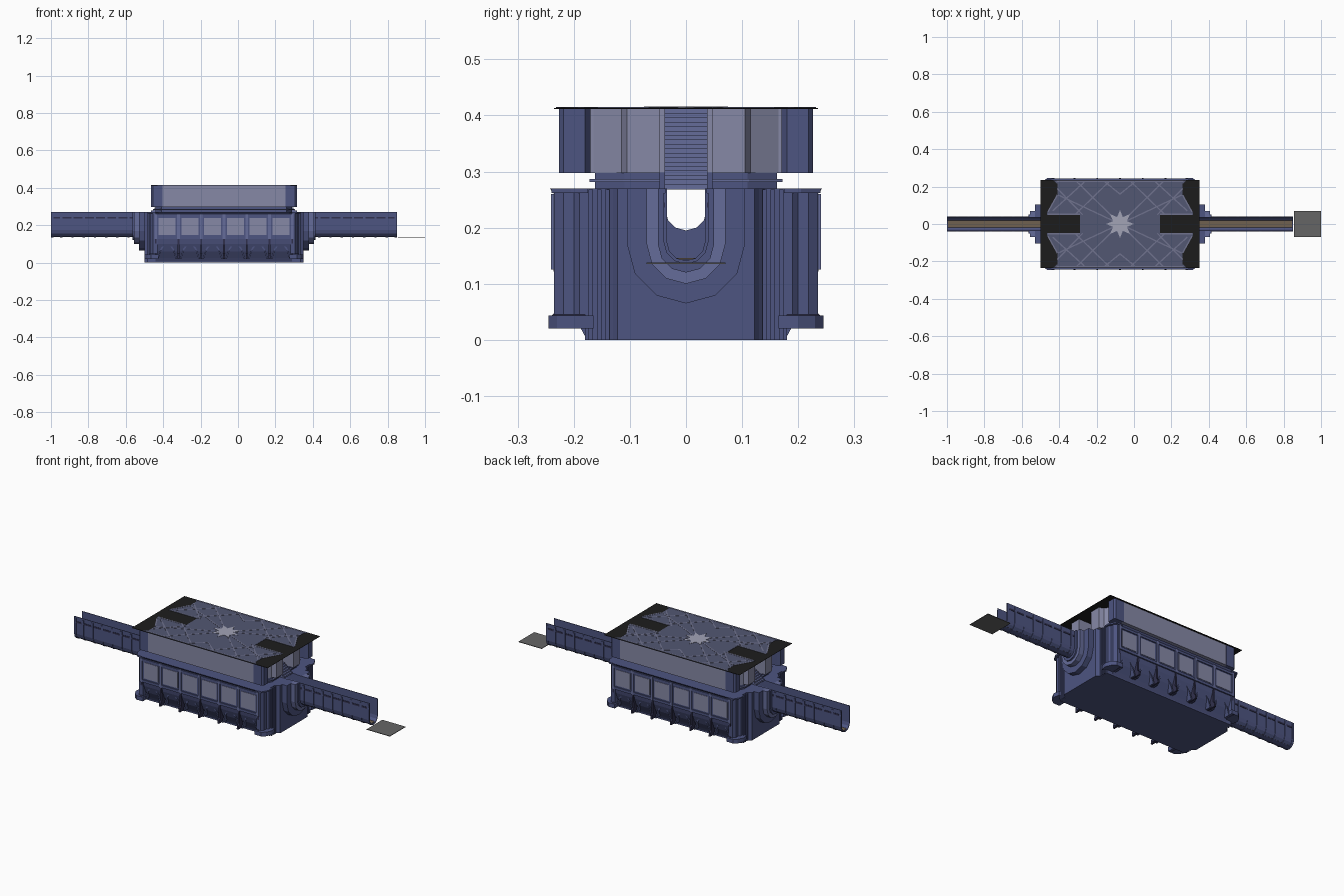
import bpy, bmesh, math
from mathutils import Vector

if "Cube" in bpy.data.objects:
    bpy.data.objects.remove(bpy.data.objects["Cube"])

CX = -0.075  # the building is symmetric about this x; the landing plate sits beyond it


def mat(name, r, g, b):
    m = bpy.data.materials.new(name)
    m.diffuse_color = (r, g, b, 1)
    m.use_nodes = True
    m.node_tree.nodes["Principled BSDF"].inputs["Base Color"].default_value = m.diffuse_color
    return m


NAVY = mat("navy", 0.075, 0.09, 0.22)
MID = mat("mid_blue", 0.13, 0.15, 0.32)
PALE = mat("pale_blue", 0.24, 0.25, 0.38)
DARK = mat("dark_indigo", 0.03, 0.03, 0.075)
BLACK = mat("black", 0.012, 0.012, 0.012)
ROOF = mat("roof_slate", 0.085, 0.095, 0.17)
LINE = mat("roof_line", 0.16, 0.17, 0.27)
GLOW = mat("roof_glow", 0.36, 0.37, 0.47)
GREY = mat("plate_grey", 0.13, 0.13, 0.13)
BROWN = mat("channel_brown", 0.16, 0.12, 0.08)


def prism(name, pts, axis, a, b, m):
    """Extrude a closed 2D outline along an axis from a to b (x is relative to CX)."""
    def place(p, t):
        u, v = p
        x, y, z = {'x': (t, u, v), 'y': (u, t, v), 'z': (u, v, t)}[axis]
        return (x + CX, y, z)
    bm = bmesh.new()
    lo = [bm.verts.new(place(p, a)) for p in pts]
    hi = [bm.verts.new(place(p, b)) for p in pts]
    bm.faces.new(lo)
    bm.faces.new(hi)
    n = len(pts)
    for i in range(n):
        j = (i + 1) % n
        bm.faces.new((lo[i], lo[j], hi[j], hi[i]))
    bmesh.ops.recalc_face_normals(bm, faces=bm.faces)
    me = bpy.data.meshes.new(name)
    bm.to_mesh(me)
    bm.free()
    me.materials.append(m)
    ob = bpy.data.objects.new(name, me)
    bpy.context.collection.objects.link(ob)
    return ob


def box(name, x0, x1, y0, y1, z0, z1, m):
    return prism(name, [(x0, y0), (x1, y0), (x1, y1), (x0, y1)], 'z', z0, z1, m)


def u_shape(hw, bottom, top, n=6):
    """Round-bottomed U outline in (y, z)."""
    arc = [(hw * math.cos(math.pi * i / n), bottom + hw - hw * math.sin(math.pi * i / n))
           for i in range(n + 1)]
    return [(hw, top)] + arc + [(-hw, top)]


def u_ring(outer, inner):
    return outer + inner[::-1]


def four(quarter):
    """Mirror a quarter outline (long side to end centre) into all four quadrants."""
    q = list(quarter)
    return (q + [(x, -y) for x, y in q[::-1]] +
            [(-x, -y) for x, y in q] + [(-x, y) for x, y in q[::-1]])


# core block with the tunnel cut through it
core = prism("core_block", four([(.365, .18), (.40, .18), (.40, .14), (.412, .13), (.425, .122)]),
             'z', 0, .27, NAVY)
cutter = prism("tunnel_cutter", u_shape(.037, .195, .29), 'x', -.6, .6, NAVY)
cutter.hide_render = True
cutter.display_type = 'WIRE'
mod = core.modifiers.new("tunnel", 'BOOLEAN')
mod.object = cutter
mod.operation = 'DIFFERENCE'
mod.solver = 'EXACT'

# long side bays with a cove below, window panels, ribs and curved fins
bay_x = [-.365 + .73 * i / 6 for i in range(7)]
for s, tag in ((-1, "front"), (1, "back")):
    prof = [(.17, .27), (.243, .27), (.235, .26), (.235, .135), (.228, .10),
            (.212, .06), (.19, .025), (.178, .003), (.17, .003)]
    prism(tag + "_side_bay", [(s * y, z) for y, z in prof], 'x', -.365, .365, NAVY)
    for z0, z1 in ((.125, .14), (.245, .258)):
        box(tag + "_bay_rail", -.368, .368, *sorted((s * .23, s * .24)), z0, z1, NAVY)
    fin = [(.17, .02), (.245, .02), (.243, .04), (.233, .05), (.236, .13), (.21, .13)]
    for i, x in enumerate(bay_x):
        box(tag + "_bay_rib", x - .007, x + .007, *sorted((s * .23, s * .241)), .125, .26, MID)
        prism(tag + "_vault_fin", [(s * y, z) for y, z in fin], 'x', x - .005, x + .005, DARK)
        if i < 6:
            xm = x + .73 / 12
            box(tag + "_window_panel", xm - .045, xm + .045,
                *sorted((s * .232, s * .237)), .148, .238, PALE)
            # pointed arch outline on the cove
            pts = [(-.054, .02), (-.035, .075), (0, .122), (.035, .075), (.054, .02)]
            inn = [(.046, .02), (.029, .07), (0, .108), (-.029, .07), (-.046, .02)]
            prism(tag + "_vault_arch", [(xm + u, v) for u, v in pts + inn], 'y',
                  *sorted((s * .19, s * .222)), NAVY)

# ends: corner columns, collars, arms
for e, end in ((-1, "left"), (1, "right")):
    def span(a, b):
        return sorted((e * a, e * b))
    for s in (-1, 1):
        col = [(.355, .18), (.402, .18), (.402, .19), (.392, .20), (.392, .218), (.38, .235), (.355, .235)]
        prism(end + "_corner_column", [(e * x, s * y) for x, y in col], 'z', .045, .27, NAVY)
        foot = [(.35, .165), (.42, .165), (.425, .2), (.41, .23), (.39, .245), (.35, .245)]
        prism(end + "_column_foot", [(e * x, s * y) for x, y in foot], 'z', .02, .043, NAVY)
        cap = [(.35, .175), (.41, .175), (.41, .205), (.39, .24), (.35, .24)]
        prism(end + "_column_cap", [(e * x, s * y) for x, y in cap], 'z', .262, .27, NAVY)
        # slim flutes on the end wall
        for y in (.14, .155, .17):
            box(end + "_end_flute", *span(.395, .408), *sorted((s * (y - .004), s * (y + .004))),
                0, .268, NAVY)
    # stepped round-bottomed collars
    inner = u_shape(.037, .135, .27)
    prism(end + "_outer_collar", u_ring(u_shape(.105, .065, .27), inner), 'x', *span(.42, .455), NAVY)
    prism(end + "_inner_collar", u_ring(u_shape(.07, .10, .27), inner), 'x', *span(.45, .482), MID)
    prism(end + "_collar_lip", u_ring(u_shape(.05, .12, .27), inner), 'x', *span(.48, .49), NAVY)
    # open channel arm with bands and rails
    prism(end + "_arm", u_ring(u_shape(.037, .137, .27), u_shape(.034, .141, .27)),
          'x', *span(.42, .925), NAVY)
    for x in (.51, .57, .63, .69, .75, .81, .87, .918):
        prism(end + "_arm_band", u_ring(u_shape(.040, .135, .262), u_shape(.036, .139, .262)),
              'x', *span(x - .006, x + .006), NAVY)
    for s in (-1, 1):
        box(end + "_arm_rail", *span(.48, .925), *sorted((s * .036, s * .039)), .236, .245, DARK)
    box(end + "_channel_floor", *span(.42, .92), -.02, .02, .143, .146, BROWN)
    # stairs rising through the roof notch
    n = 18
    prof = [(e * .39, .268)]
    for i in range(n):
        x0, x1 = .39 - .175 * i / n, .39 - .175 * (i + 1) / n
        z = .27 + .142 * (i + 1) / n
        prof += [(e * x0, z), (e * x1, z)]
    prof.append((e * .215, .268))
    prism(end + "_stairs", prof, 'y', -.038, .038, MID)

# neck, rim and lid share one notched outline
lid = [(.335, .225), (.335, .165), (.365, .115), (.39, .105), (.39, .046), (.215, .046)]
neck = [(.335, .162), (.365, .11), (.365, .046), (.215, .046)]
rim = [(.345, .172), (.375, .112), (.375, .046), (.215, .046)]
prism("neck", four(neck), 'z', .268, .298, NAVY)
prism("neck_rim", four(rim), 'z', .281, .287, MID)
prism("lid", four(lid), 'z', .297, .412, PALE)
for e in (-1, 1):
    for s in (-1, 1):
        pier = [(.33, .17), (.375, .17), (.39, .18), (.39, .218), (.38, .226), (.33, .226)]
        prism("lid_corner_pier", [(e * x, s * y) for x, y in pier], 'z', .297, .412, NAVY)

# flat roof sheet: black overhang with slate inlay
box("roof_sheet", -.425, .425, -.235, .235, .4115, .413, BLACK)
inlay = [(.355, .232), (.335, .215), (.335, .155), (.39, .06), (.39, .048), (.215, .048)]
prism("roof_inlay", four(inlay), 'z', .4125, .4142, ROOF)


def strip(name, p, q, w, m, z=.4152):
    p, q = Vector(p), Vector(q)
    d = (q - p).normalized()
    o = Vector((-d.y, d.x)) * w / 2
    prism(name, [tuple(v) for v in (p + o, q + o, q - o, p - o)], 'z', .414, z, m)


# roof lattice and central starburst
for e in (-1, 1):
    strip("roof_edge_line", (-.34, e * .228), (.34, e * .228), .008, LINE)
    for s in (-1, 1):
        for a, b in (((0, 0), (.23, .225)), ((0, 0), (.33, .155)), ((.06, .225), (.24, .05)),
                     ((.19, .225), (.36, .07)), ((.20, .05), (.335, .19)), ((0, .16), (.08, .225)),
                     ((.215, .052), (.385, .052)), ((.385, .065), (.335, .155))):
            strip("roof_lattice", (e * a[0], s * a[1]), (e * b[0], s * b[1]), .007, LINE)
star = [((.075 if i % 2 == 0 else .04) * Vector((math.cos(i * math.pi / 8), math.sin(i * math.pi / 8))))
        for i in range(16)]
prism("roof_star", [tuple(v) for v in star], 'z', .414, .4156, GLOW)

# detached landing plate past the right arm
box("landing_plate", .93, 1.075, -.07, .07, .135, .138, GREY)
